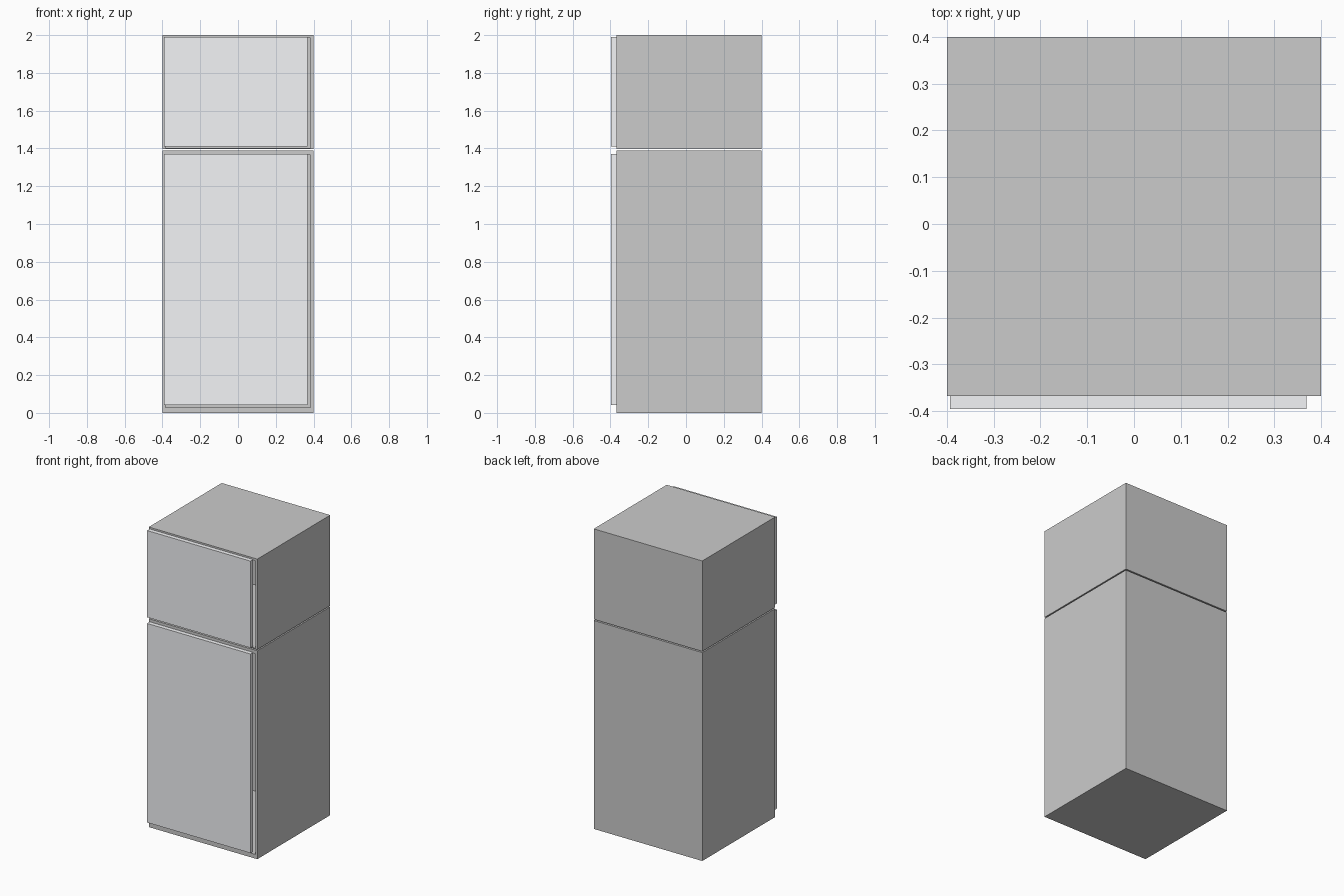
import bpy, bmesh

if "Cube" in bpy.data.objects:
    bpy.data.objects.remove(bpy.data.objects["Cube"])

door_mat = bpy.data.materials.new("door_finish")
door_mat.diffuse_color = (0.90, 0.91, 0.93, 1)
door_mat.use_nodes = True
door_mat.node_tree.nodes["Principled BSDF"].inputs["Base Color"].default_value = door_mat.diffuse_color


def box(name, x, y, z, opening=None, depth=0.0, mat=None):
    """Box from min/max ranges; optionally hollowed from the front (-y)."""
    bm = bmesh.new()
    bmesh.ops.create_cube(bm, size=1)
    for v in bm.verts:
        v.co = [r[0] if c < 0 else r[1] for c, r in zip(v.co, (x, y, z))]
    if opening:
        ox, oz = opening
        bm.normal_update()
        front = min(bm.faces, key=lambda f: f.normal.y)
        # rim around the opening, then push the inner face back
        bmesh.ops.inset_region(bm, faces=[front], thickness=0.01)
        cx, cz = sum(x) / 2, sum(z) / 2
        for v in front.verts:
            v.co.x = ox[0] if v.co.x < cx else ox[1]
            v.co.z = oz[0] if v.co.z < cz else oz[1]
        ext = bmesh.ops.extrude_discrete_faces(bm, faces=[front])
        for v in ext["faces"][0].verts:
            v.co.y += depth
    bmesh.ops.recalc_face_normals(bm, faces=bm.faces)
    me = bpy.data.meshes.new(name)
    bm.to_mesh(me)
    bm.free()
    ob = bpy.data.objects.new(name, me)
    bpy.context.collection.objects.link(ob)
    if mat:
        me.materials.append(mat)
    return ob


X, Y = (-0.4, 0.4), (-0.368, 0.4)
DX, DY = (-0.393, 0.369), (-0.396, -0.368)
OX = (-0.385, 0.385)

# hollow cabinets, separated by a thin gap
box("fridge_cabinet", X, Y, (0, 1.389), (OX, (0.028, 1.365)), 0.74)
box("freezer_cabinet", X, Y, (1.397, 2.0), (OX, (1.403, 1.985)), 0.74)

# door panels, offset toward the hinge side
box("fridge_door", DX, DY, (0.043, 1.37), mat=door_mat)
box("freezer_door", DX, DY, (1.411, 1.989), mat=door_mat)
